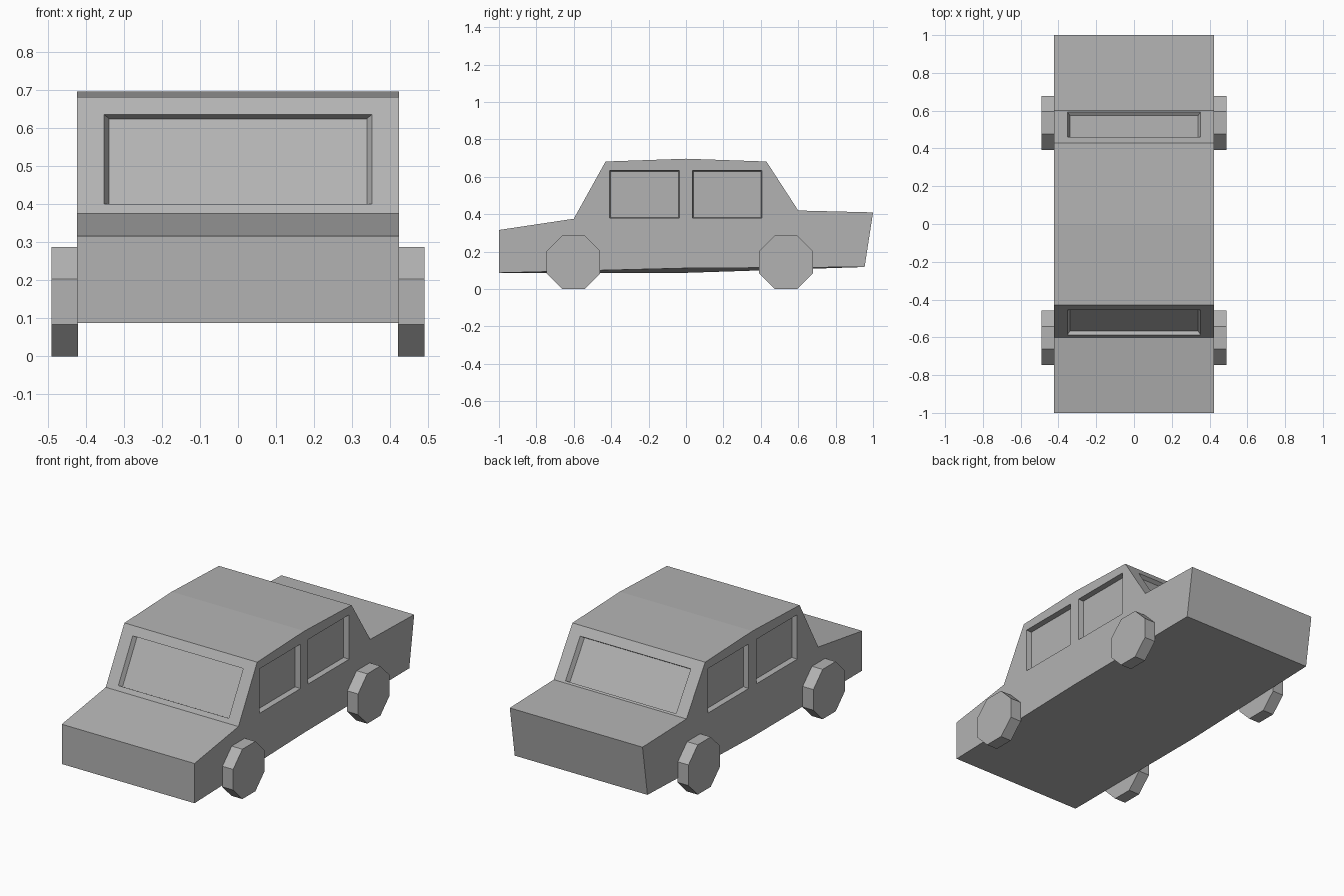
import bpy, bmesh, math
from mathutils import Vector, Matrix

cube = bpy.data.objects.get("Cube")
if cube:
    bpy.data.objects.remove(cube, do_unlink=True)

grey = bpy.data.materials.new("Plain Grey")
grey.use_nodes = True
grey.diffuse_color = (0.45, 0.45, 0.45, 1)
grey.node_tree.nodes["Principled BSDF"].inputs["Base Color"].default_value = (0.45, 0.45, 0.45, 1)

HALF_WIDTH = 0.423


def make_object(name, bm):
    bmesh.ops.recalc_face_normals(bm, faces=bm.faces)
    mesh = bpy.data.meshes.new(name)
    bm.to_mesh(mesh)
    bm.free()
    mesh.materials.append(grey)
    obj = bpy.data.objects.new(name, mesh)
    bpy.context.collection.objects.link(obj)
    return obj


def add_cutter(bm, centre, across, normal, half_w, half_h, depth, taper_w, taper_h):
    """Tapered block that sinks a window recess into the body."""
    c, u, n = Vector(centre), Vector(across), Vector(normal).normalized()
    v = n.cross(u)
    rings = []
    for s in (1, -1):
        w, h = half_w + s * taper_w, half_h + s * taper_h
        rings.append([bm.verts.new(c + n * depth * s + u * w * a + v * h * b)
                      for a, b in ((-1, -1), (1, -1), (1, 1), (-1, 1))])
    outer, inner = rings
    bm.faces.new(outer)
    bm.faces.new(inner[::-1])
    for i in range(4):
        j = (i + 1) % 4
        bm.faces.new((outer[i], inner[i], inner[j], outer[j]))


# Body: side profile (y, z) swept across the width
profile = [(-1, 0.087), (-1, 0.316), (-0.6, 0.376), (-0.43, 0.682), (0, 0.697),
           (0.43, 0.682), (0.6, 0.42), (1, 0.41), (0.955, 0.118), (0, 0.087)]
bm = bmesh.new()
sides = [[bm.verts.new((x, y, z)) for y, z in profile] for x in (-HALF_WIDTH, HALF_WIDTH)]
sides[1][-1].co.z = 0.112  # sill bows up slightly on the left
for side in sides:
    bm.faces.new(side)
for i in range(len(profile)):
    j = (i + 1) % len(profile)
    bm.faces.new((sides[0][i], sides[0][j], sides[1][j], sides[1][i]))
body = make_object("car_body", bm)

# Window recesses: windscreen, rear window, two on each side
bm = bmesh.new()
add_cutter(bm, (0, -0.521, 0.518), (1, 0, 0), (0, -0.306, 0.17), 0.352, 0.135, 0.023, 0.013, 0)
add_cutter(bm, (0, 0.5265, 0.5325), (1, 0, 0), (0, 0.262, 0.17), 0.352, 0.123, 0.024, 0.013, 0)
for x in (-1, 1):
    for y in (-0.222, 0.22):
        add_cutter(bm, (x * HALF_WIDTH, y, 0.507), (0, 1, 0), (x, 0, 0),
                   0.186, 0.128, 0.03, 0.005, 0.005)
cutter = make_object("window_cutter", bm)
cutter.hide_render = True

cut = body.modifiers.new("windows", 'BOOLEAN')
cut.operation = 'DIFFERENCE'
cut.solver = 'EXACT'
cut.object = cutter
bpy.context.view_layer.objects.active = body
bpy.ops.object.modifier_apply(modifier=cut.name)
bpy.data.objects.remove(cutter, do_unlink=True)

# Wheels: octagonal discs with a flat side down
APOTHEM = 0.1435
for end, y in (("front", -0.602), ("rear", 0.535)):
    for side, x in (("left", 1), ("right", -1)):
        bm = bmesh.new()
        radius = APOTHEM / math.cos(math.pi / 8)
        bmesh.ops.create_cone(bm, cap_ends=True, segments=8, radius1=radius, radius2=radius,
                              depth=0.07, matrix=Matrix.Rotation(math.pi / 2, 4, 'Y')
                              @ Matrix.Rotation(math.pi / 8, 4, 'Z'))
        wheel = make_object(f"{end}_{side}_wheel", bm)
        wheel.location = (x * (HALF_WIDTH + 0.033), y, APOTHEM)
